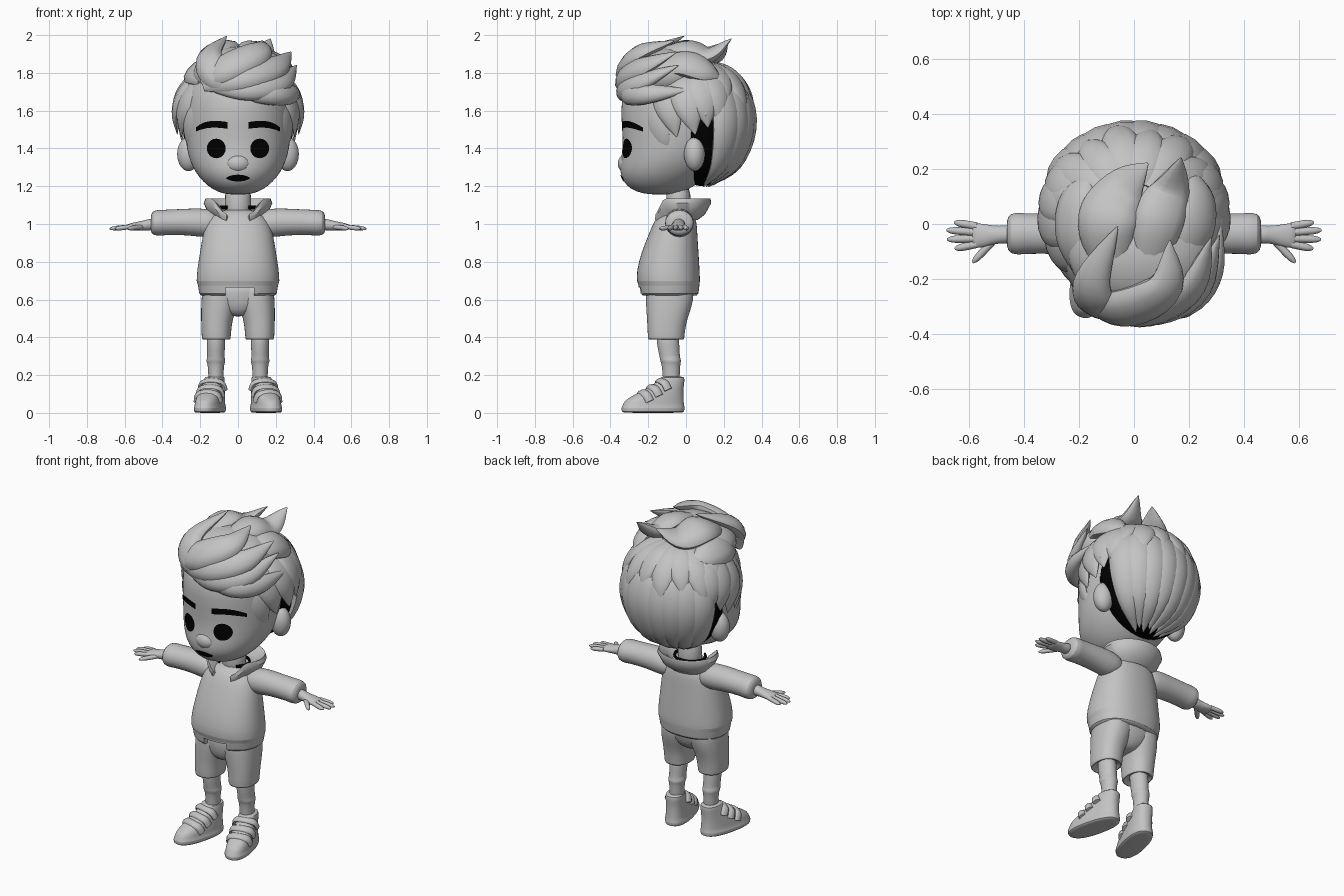
import bpy, bmesh
from math import sin, cos, pi, radians
from mathutils import Vector
from mathutils.bvhtree import BVHTree

if "Cube" in bpy.data.objects:
    bpy.data.objects.remove(bpy.data.objects["Cube"])


def material(name, value):
    m = bpy.data.materials.new(name)
    m.use_nodes = True
    m.diffuse_color = (value, value, value, 1)
    m.node_tree.nodes["Principled BSDF"].inputs["Base Color"].default_value = (value, value, value, 1)
    return m


GREY = material("clay_grey", 0.55)
BLACK = material("black", 0.0)
PARTS = []


def finish(name, bm, mat=GREY, subsurf=0):
    bmesh.ops.recalc_face_normals(bm, faces=bm.faces)
    me = bpy.data.meshes.new(name)
    bm.to_mesh(me)
    bm.free()
    ob = bpy.data.objects.new(name, me)
    bpy.context.collection.objects.link(ob)
    me.materials.append(mat)
    if subsurf:
        mod = ob.modifiers.new("smooth", "SUBSURF")
        mod.levels = mod.render_levels = subsurf
    PARTS.append(ob)
    return ob


def skin_rings(name, rings, mat=GREY, subsurf=0):
    """Join closed rings of points into a capped solid."""
    bm = bmesh.new()
    loops = [[bm.verts.new(p) for p in r] for r in rings]
    n = len(loops[0])
    for a, b in zip(loops, loops[1:]):
        for i in range(n):
            bm.faces.new((a[i], a[(i + 1) % n], b[(i + 1) % n], b[i]))
    bm.faces.new(loops[0])
    bm.faces.new(loops[-1])
    return finish(name, bm, mat, subsurf)


def loft(name, rings, power=2, n=24, remap=lambda p: p):
    """Stack superellipses given as (cx, cy, z, rx, ry)."""
    def bend(v):
        return abs(v) ** (2 / power) * (1 if v > 0 else -1)
    out = []
    for cx, cy, z, rx, ry in rings:
        angles = [2 * pi * i / n for i in range(n)]
        out.append([remap(Vector((cx + rx * bend(cos(a)), cy + ry * bend(sin(a)), z))) for a in angles])
    return skin_rings(name, out, subsurf=1)


def curve_point(pts, t):
    """Catmull-Rom position along the points."""
    p = [2 * pts[0] - pts[1]] + pts + [2 * pts[-1] - pts[-2]]
    s = t * (len(pts) - 1)
    i = min(int(s), len(pts) - 2)
    u = s - i
    a, b, c, d = p[i:i + 4]
    return 0.5 * (2 * b + (c - a) * u + (2 * a - 5 * b + 4 * c - d) * u * u + (3 * b - a - 3 * c + d) * u ** 3)


def leaf(t):
    return max(0.02, sin(pi * (0.15 + 0.85 * t))) ** 0.85


def finger_shape(t):
    return max(0.1, 1 - t ** 6) ** 0.5


def sweep(name, pts, wide, thick, shape=leaf, mat=GREY, centre=(0, 0.02, 1.55), steps=16, n=12):
    """Sweep a flattened oval along a path, flat side turned away from centre."""
    pts = [Vector(p) for p in pts]
    rings = []
    for k in range(steps + 1):
        t = k / steps
        p = curve_point(pts, t)
        tan = (curve_point(pts, min(1, t + 0.02)) - curve_point(pts, max(0, t - 0.02))).normalized()
        out = p - Vector(centre)
        out = (out - tan * out.dot(tan)).normalized()
        side = tan.cross(out)
        f = shape(t)
        rings.append([p + side * wide * f * cos(2 * pi * i / n) + out * thick * f * sin(2 * pi * i / n)
                      for i in range(n)])
    return skin_rings(name, rings, mat)


def ball(name, c, r, mat=GREY, above=None):
    bm = bmesh.new()
    bmesh.ops.create_uvsphere(bm, u_segments=32, v_segments=20, radius=1)
    for v in bm.verts:
        v.co = Vector([c[i] + v.co[i] * r[i] for i in range(3)])
    if above is not None:
        low = [f for f in bm.faces if f.calc_center_median().z < above]
        bmesh.ops.delete(bm, geom=low, context="FACES")
    return finish(name, bm, mat)


# Head, nose, neck and ears
head = loft("head", [
    (0, -.13, 1.155, .05, .06), (0, -.14, 1.17, .11, .125), (0, -.135, 1.2, .16, .18),
    (0, -.12, 1.25, .21, .225), (0, -.095, 1.3, .24, .257), (0, -.07, 1.36, .265, .272),
    (0, -.045, 1.45, .28, .288), (0, -.02, 1.6, .29, .33), (0, -.01, 1.7, .28, .325),
    (0, 0, 1.8, .24, .26), (0, 0, 1.84, .16, .19), (0, 0, 1.86, .05, .06)], power=2.05, n=32)
ball("nose", (0, -.315, 1.32), (.065, .046, .05))
loft("neck", [(0, -.04, z, .07, .065) for z in (1.0, 1.1, 1.22)])

# Painted face plates, laid onto the head
bpy.context.view_layer.update()
tree = BVHTree.FromObject(head, bpy.context.evaluated_depsgraph_get())


def plate(name, func, nu=24, nv=5):
    bm = bmesh.new()
    grid = []
    for j in range(nv + 1):
        row = []
        for i in range(nu + 1):
            x, z = func(i / nu, j / nv)
            hit = tree.ray_cast(Vector((x, -2, z)), Vector((0, 1, 0)))[0]
            row.append(bm.verts.new((x, hit.y - 0.005, z)))
        grid.append(row)
    for a, b in zip(grid, grid[1:]):
        for i in range(nu):
            bm.faces.new((a[i], a[i + 1], b[i + 1], b[i]))
    bmesh.ops.remove_doubles(bm, verts=bm.verts, dist=1e-5)
    ob = finish(name, bm, BLACK)
    if sum(p.normal.y for p in ob.data.polygons) > 0:
        ob.data.flip_normals()


plate("mouth", lambda u, v: (-.063 + .126 * u, 1.243 + (v - .5) * .036 * sin(pi * u) ** .6))
for s, side in ((1, "left"), (-1, "right")):
    plate(side + "_eye", lambda u, v: (s * .115 + .05 * v * cos(2 * pi * u), 1.4 + .052 * v * sin(2 * pi * u)))
    plate(side + "_brow", lambda u, v: (s * (.055 + .168 * u),
          1.522 + .007 * sin(pi * u) - .022 * u ** 4 + (v - .5) * .036 * (1 - .4 * u ** 5)))
    ball(side + "_ear", (s * .262, .045, 1.37), (.06, .055, .09))

# Scalp under the hair
ball("dark_scalp", (0, .085, 1.5), (.29, .18, .3), BLACK)
ball("hair_cap", (0, .05, 1.55), (.31, .28, .32), above=1.6)
ball("quiff_core", (.02, -.1, 1.79), (.26, .21, .15))


def dome(az, el, k=1.0):
    a, e = radians(az), radians(el)
    rise = .36 if el < 0 else .31
    return (.325 * k * cos(e) * cos(a), .05 + .295 * k * cos(e) * sin(a), 1.55 + rise * k * sin(e))


def dome_lock(name, start, end, wide, k=1.0, flick=0.0, thick=.036):
    path = [dome(start[0] + (end[0] - start[0]) * t, start[1] + (end[1] - start[1]) * t, k + flick * t * t)
            for t in (0, .25, .5, .75, 1)]
    sweep(name, path, wide, thick)


# Long back locks, then a shorter pointed layer over them
for i in range(8):
    az = 34 + i * 16
    dome_lock("back_lock", (az, 60), (90 + (az - 90) * .95, -76 + 5 * (i % 2)), .085, .95, .06, .045)
for i in range(8):
    az = 10 + i * 22.8
    dome_lock("crown_lock", (90 + (az - 90) * .9, 72), (az, 4 + 12 * (i % 2)), .078, .99, .08)

# Temple locks on both sides
for s in (1, -1):
    for start, end, wide in (((-60, 38), (-33, -36), .09), ((-40, 50), (-20, -14), .09),
                             ((-18, 52), (0, -12), .09), ((4, 55), (13, -6), .085), ((20, 58), (27, -4), .08)):
        a, b = ((start, end) if s > 0 else ((180 - start[0], start[1]), (180 - end[0], end[1])))
        dome_lock("temple_lock", a, b, wide, 1.01)

# Swept quiff
for pts, wide in (
    ([(-.02, -.3, 1.70), (.17, -.29, 1.69), (.28, -.18, 1.69), (.315, .02, 1.71)], .065),
    ([(-.12, -.29, 1.73), (.06, -.315, 1.72), (.23, -.24, 1.75), (.31, -.04, 1.84)], .075),
    ([(-.18, -.27, 1.74), (.02, -.315, 1.78), (.2, -.23, 1.83), (.28, -.05, 1.91)], .085),
    ([(-.19, -.26, 1.76), (-.05, -.305, 1.83), (.11, -.23, 1.91), (.13, -.06, 1.97)], .09),
    ([(.03, -.29, 1.74), (-.11, -.29, 1.79), (-.15, -.21, 1.89), (-.06, -.01, 1.995)], .085),
    ([(-.08, -.18, 1.87), (-.1, 0, 1.92), (-.04, .12, 1.89), (.05, .22, 1.96)], .11),
    ([(.05, -.18, 1.88), (.09, 0, 1.92), (.13, .12, 1.89), (.17, .24, 1.98)], .095),
    ([(.18, -.18, 1.81), (.21, -.02, 1.85), (.23, .1, 1.81), (.22, .19, 1.76)], .095),
    ([(-.17, -.18, 1.77), (-.2, -.05, 1.81), (-.2, .09, 1.81), (-.15, .19, 1.8)], .1)):
    sweep("quiff_lock", pts, wide, .05)

# Jacket with an open notch at the front hem
jacket = loft("jacket", [
    (0, -.09, .62, .195, .145), (0, -.09, .622, .207, .157), (0, -.09, .685, .212, .162),
    (0, -.093, .69, .222, .168), (0, -.095, .75, .218, .168), (0, -.085, .85, .202, .152),
    (0, -.068, .95, .186, .128), (0, -.055, 1.02, .165, .112), (0, -.05, 1.06, .12, .085),
    (0, -.05, 1.08, .06, .05)], power=2.3, n=32)
bm = bmesh.new()
bmesh.ops.create_cube(bm, size=1)
for v in bm.verts:
    v.co = Vector((.01 + .15 * v.co.x, -.24 + .13 * v.co.y, .61 + .11 * v.co.z))
cutter = finish("notch_cutter", bm)
cutter.hide_render = True
cutter.hide_set(True)
cutter.display_type = "WIRE"
PARTS.remove(cutter)
cut = jacket.modifiers.new("notch", "BOOLEAN")
cut.operation, cut.object = "DIFFERENCE", cutter

# Folded hood collar, sloping down into two lapels at the front
rings = []
for k in range(37):
    a = radians(-70 + 320 * k / 36)
    front = max(0, -sin(a))
    slope = .085 * max(0, (front - .65) / .29)
    rings.append([(rx * cos(a), -.02 + ry * sin(a), z - slope) for rx, ry, z in (
        (.1, .085, 1.06), (.125, .105, 1.1), (.172, .15, 1.135),
        (.182, .153, 1.11), (.155, .12, 1.05), (.12, .08, 1.02))])
skin_rings("hood_collar", rings)
ring = [radians(-50 + 280 * k / 12) for k in range(13)]
sweep("collar_lining", [(.092 * cos(a), -.04 + .08 * sin(a), 1.088) for a in ring],
      .01, .007, lambda t: 1, BLACK, (0, -.04, 1.088), steps=36)

# Hips of the shorts
loft("shorts_hips", [(0, -.095, .51, .03, .06), (0, -.095, .525, .07, .09), (0, -.088, .57, .15, .12),
                     (0, -.085, .64, .18, .13), (0, -.085, .7, .18, .13)], power=2.3)

for s, side in ((1, "left"), (-1, "right")):
    # Sleeve
    loft(side + "_sleeve", [
        (1.0, -.035, .08, .06, .07), (1.005, -.035, .17, .08, .078), (1.012, -.035, .26, .07, .074),
        (1.008, -.035, .4, .067, .073), (1.006, -.035, .41, .07, .077), (1.006, -.035, .45, .066, .075),
        (1.003, -.035, .463, .045, .05)], remap=lambda p: Vector((s * p.z, p.y, p.x)))
    # Hand
    loft(side + "_palm", [
        (1.0, -.038, .44, .037, .04), (.993, -.038, .49, .027, .029), (.988, -.042, .53, .024, .04),
        (.984, -.042, .575, .019, .047), (.983, -.042, .59, .012, .04)],
        remap=lambda p: Vector((s * p.z, p.y, p.x)))
    for base, tip in (((.57, -.008), (.652, .006)), ((.575, -.03), (.68, -.022)),
                      ((.575, -.053), (.678, -.056)), ((.57, -.073), (.65, -.09)),
                      ((.51, -.06), (.585, -.14))):
        sweep(side + "_finger", [(s * base[0], base[1], .985), (s * tip[0], tip[1], .975)],
              .014, .013, finger_shape, centre=(s * .6, -.04, 0), steps=8, n=10)
    # Shorts and leg with sock
    loft(side + "_shorts_leg", [(s * cx, cy, z, rx, ry) for cx, cy, z, rx, ry in (
        (.115, -.105, .41, .055, .07), (.115, -.105, .385, .07, .09), (.115, -.105, .39, .077, .097),
        (.115, -.105, .43, .079, .099), (.112, -.1, .5, .084, .107), (.1, -.09, .56, .096, .122),
        (.092, -.085, .64, .1, .13), (.09, -.085, .7, .09, .12))], power=2.3)
    loft(side + "_leg", [(s * .117, cy, z, rx, ry) for cy, z, rx, ry in (
        (-.078, .1, .038, .042), (-.078, .2, .04, .045), (-.08, .262, .044, .05), (-.08, .268, .05, .054),
        (-.083, .285, .05, .056), (-.085, .29, .045, .053), (-.095, .36, .049, .06), (-.1, .45, .05, .06))])

    # Shoe, turned slightly outward
    def turn(p):
        x, y = p.x, p.y + .075
        return Vector((s * (.122 + x * cos(.24) - y * sin(.24)), -.065 + x * sin(.24) + y * cos(.24), p.z))
    loft(side + "_shoe", [
        (0, -.188, 0, .062, .158), (0, -.188, .004, .073, .17), (0, -.188, .03, .075, .173),
        (0, -.186, .036, .069, .167), (0, -.183, .065, .068, .162), (0, -.157, .095, .064, .134),
        (0, -.122, .13, .059, .099), (0, -.09, .165, .053, .072), (0, -.082, .19, .052, .064),
        (0, -.08, .192, .04, .05)], power=2.4, remap=turn)
    for y, z in ((-.15, .17), (-.2, .137), (-.25, .108)):
        arc = [turn(Vector((.066 * cos(a), y + .03 * (1 - sin(a)), z - .055 + .055 * sin(a) ** .5)))
               for a in [.02 + (pi - .04) * k / 6 for k in range(7)]]
        sweep(side + "_shoe_strap", arc, .023, .014, lambda t: 1, centre=(s * .125, y + .05, .03))

# Smooth shading with kept edges
for ob in PARTS:
    ob.select_set(True)
bpy.context.view_layer.objects.active = head
bpy.ops.object.shade_smooth_by_angle(angle=radians(45))
